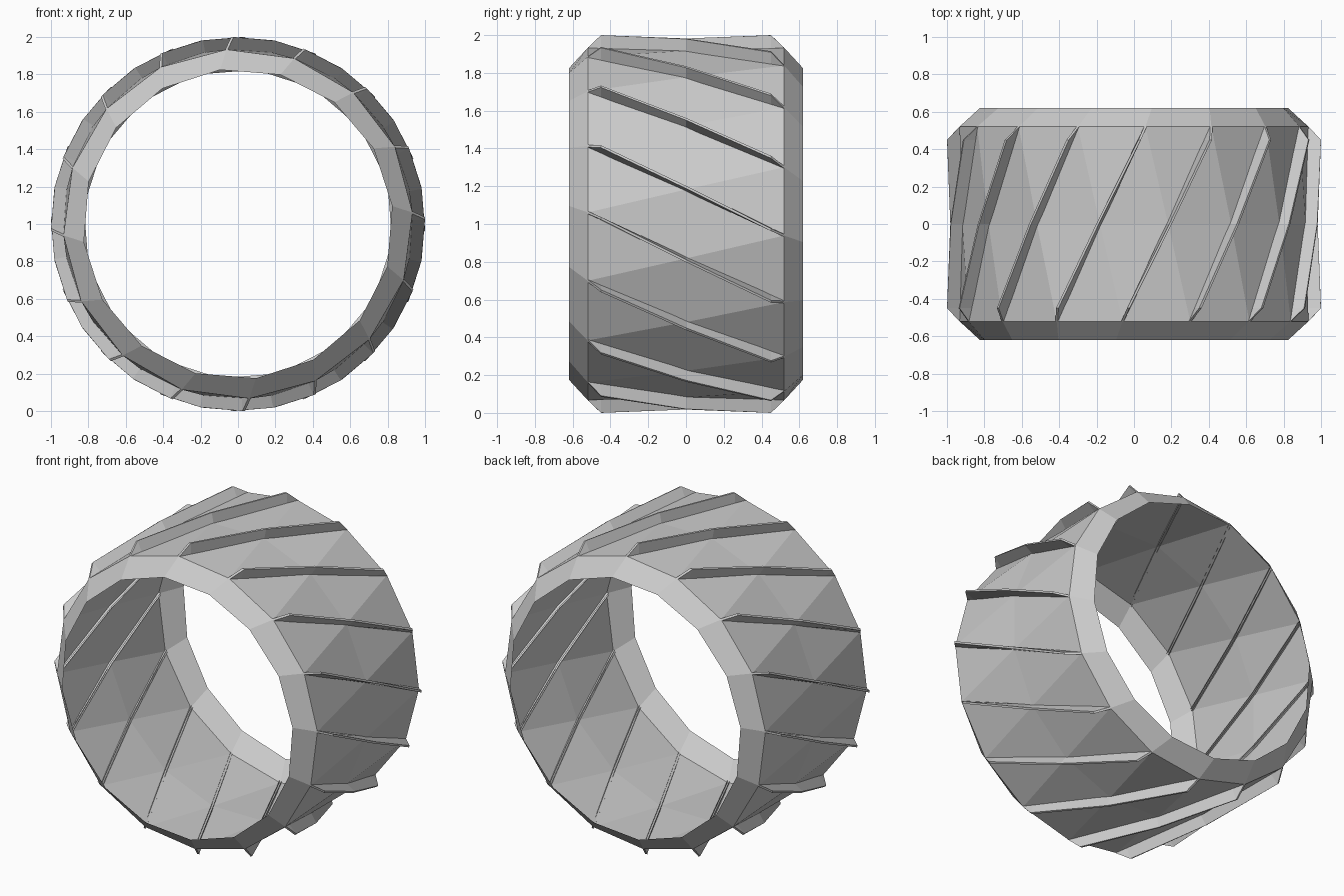
import bpy
import bmesh
from math import sin, cos, radians
from mathutils import Vector

SIDES = 16
STEP = 360 / SIDES
MID_ANGLE = -11.25          # fin angle halfway along the axis
TWIST = -30 / 1.04          # degrees of helix per unit of depth
BODY_R, RIM_R, FIN_R = 0.935, 0.83, 1.0
BODY_Y, RIM_Y, TIP_Y = 0.52, 0.62, 0.45
FIN_THICK = 0.014

default = bpy.data.objects.get("Cube")
if default:
    bpy.data.objects.remove(default)

grey = bpy.data.materials.new("plain grey")
grey.use_nodes = True
grey.diffuse_color = (0.6, 0.6, 0.6, 1)
grey.node_tree.nodes["Principled BSDF"].inputs["Base Color"].default_value = (0.6, 0.6, 0.6, 1)


def helix(k, y, r, shift=0.0):
    """Point on the k-th helix; shift moves it sideways along the tangent."""
    a = radians(MID_ANGLE + STEP * k + TWIST * y)
    radial, tangent = Vector((cos(a), 0, sin(a))), Vector((-sin(a), 0, cos(a)))
    return radial * r + tangent * shift + Vector((0, y, 1))


def finish(bm, name):
    bmesh.ops.recalc_face_normals(bm, faces=bm.faces)
    mesh = bpy.data.meshes.new(name)
    bm.to_mesh(mesh)
    bm.free()
    mesh.materials.append(grey)
    obj = bpy.data.objects.new(name, mesh)
    bpy.context.collection.objects.link(obj)
    return obj


# Open twisted barrel with inward-sloping rims
bm = bmesh.new()
profile = [(-RIM_Y, RIM_R), (-BODY_Y, BODY_R), (0, BODY_R), (BODY_Y, BODY_R), (RIM_Y, RIM_R)]
rings = [[bm.verts.new(helix(k, y, r)) for k in range(SIDES)] for y, r in profile]
for i, (near, far) in enumerate(zip(rings, rings[1:])):
    for k in range(SIDES):
        n = (k + 1) % SIDES
        if i in (0, len(rings) - 2):
            bm.faces.new((near[k], near[n], far[n], far[k]))
        else:
            bm.faces.new((near[k], near[n], far[n]))
            bm.faces.new((near[k], far[n], far[k]))
# Split the body along the shorter diagonals
body = [e for e in bm.edges if len(e.link_faces) == 2 and all(len(f.verts) == 3 for f in e.link_faces)]
bmesh.ops.beautify_fill(bm, faces=[f for f in bm.faces if len(f.verts) == 3], edges=body)
finish(bm, "barrel_shell")

# Thin helical fins with sloped ends
outline = [(-BODY_Y, BODY_R), (-TIP_Y, FIN_R), (0, FIN_R), (TIP_Y, FIN_R), (BODY_Y, BODY_R)]
bm = bmesh.new()
for k in range(SIDES):
    sections = []
    for y, top in outline:
        corners = [(BODY_R - 0.015, -1), (top, -1), (top, 1), (BODY_R - 0.015, 1)]
        sections.append([bm.verts.new(helix(k, y, r, s * FIN_THICK / 2)) for r, s in corners])
    for a, b in zip(sections, sections[1:]):
        for i in range(3):                      # two sides and the outer edge
            bm.faces.new((a[i], a[i + 1], b[i + 1], b[i]))
finish(bm, "helical_fins")
